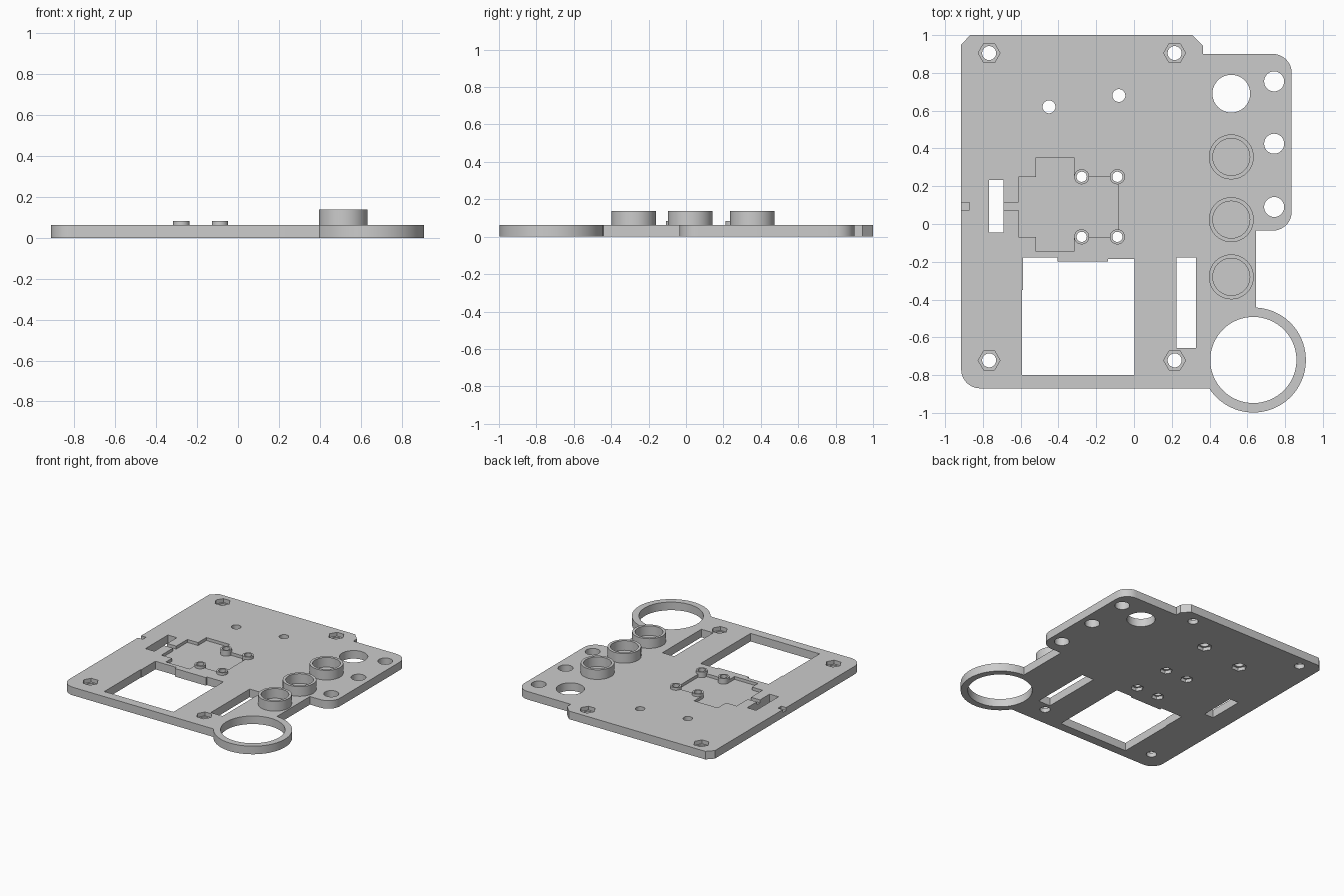
import bpy
import bmesh
import math

default = bpy.data.objects.get("Cube")
if default:
    bpy.data.objects.remove(default, do_unlink=True)

TOP = 0.063       # plate thickness
FLOOR = 0.04      # floor of the shallow recess

grey = bpy.data.materials.new("light grey plastic")
grey.use_nodes = True
grey.diffuse_color = (0.6, 0.6, 0.6, 1)
grey.node_tree.nodes["Principled BSDF"].inputs["Base Color"].default_value = (0.6, 0.6, 0.6, 1)


def arc(cx, cy, r, a0, a1, n):
    """Points on an arc, angles in degrees."""
    return [(cx + r * math.cos(math.radians(a0 + (a1 - a0) * i / n)),
             cy + r * math.sin(math.radians(a0 + (a1 - a0) * i / n))) for i in range(n + 1)]


def circle(cx, cy, r, n=40):
    return arc(cx, cy, r, 0, 360, n)[:-1]


def rect(x0, x1, y0, y1):
    return [(x0, y0), (x1, y0), (x1, y1), (x0, y1)]


def prisms(name, outlines, z0, z1):
    """One object holding a vertical prism for each outline."""
    bm = bmesh.new()
    for pts in outlines:
        face = bm.faces.new([bm.verts.new((x, y, z0)) for x, y in pts])
        ext = bmesh.ops.extrude_face_region(bm, geom=[face])["geom"]
        verts = [v for v in ext if isinstance(v, bmesh.types.BMVert)]
        bmesh.ops.translate(bm, verts=verts, vec=(0, 0, z1 - z0))
    bmesh.ops.recalc_face_normals(bm, faces=bm.faces[:])
    mesh = bpy.data.meshes.new(name)
    bm.to_mesh(mesh)
    bm.free()
    mesh.materials.append(grey)
    obj = bpy.data.objects.new(name, mesh)
    bpy.context.collection.objects.link(obj)
    return obj


def activate(obj):
    bpy.ops.object.select_all(action="DESELECT")
    obj.select_set(True)
    bpy.context.view_layer.objects.active = obj


def cut(obj, outlines, z0, z1):
    cutter = prisms("cutter", outlines, z0, z1)
    cutter.hide_render = True
    mod = obj.modifiers.new("cut", "BOOLEAN")
    mod.operation, mod.solver, mod.object = "DIFFERENCE", "EXACT", cutter
    activate(obj)
    bpy.ops.object.modifier_apply(modifier=mod.name)
    bpy.data.objects.remove(cutter, do_unlink=True)


def smooth(obj):
    activate(obj)
    bpy.ops.object.shade_smooth_by_angle(angle=math.radians(30))


def tube(name, x, y, r_out, r_in, z0, z1):
    obj = prisms(name, [circle(x, y, r_out)], z0, z1)
    cut(obj, [circle(x, y, r_in)], z0 - 0.05, z1 + 0.05)
    smooth(obj)


# Hole positions
corners = [(x, y) for x in (-0.767, 0.215) for y in (0.905, -0.722)]
posts = [(x, y) for x in (-0.277, -0.088) for y in (0.25, -0.068)]
screws = [(-0.45, 0.62), (-0.08, 0.68)]

# Plate outline, clockwise from the upper left chamfer, with the big loop at the lower right
outline = [(-0.915, 0.95), (-0.867, 1.0), (0.31, 1.0), (0.365, 0.945), (0.365, 0.9)]
outline += arc(0.735, 0.8, 0.1, 90, 0, 10)
outline += arc(0.735, 0.065, 0.1, 0, -90, 10)
outline += [(0.645, -0.035)]
outline += arc(0.632, -0.72, 0.278, 87.3, -147.3, 52)
outline += arc(-0.815, -0.87 + 0.1, 0.1, -90, -180, 10)
plate = prisms("base_plate", [outline], 0, TOP)

# Openings right through the plate
window = [(-0.593, -0.8), (0.003, -0.8), (0.003, -0.185), (-0.138, -0.185),
          (-0.138, -0.198), (-0.405, -0.198), (-0.405, -0.178), (-0.588, -0.178),
          (-0.588, -0.35), (-0.593, -0.35)]
through = [window, rect(0.225, 0.328, -0.657, -0.177), rect(-0.767, -0.69, -0.045, 0.232),
           circle(0.632, -0.72, 0.228, 64), circle(0.515, 0.69, 0.1)]
through += [circle(0.742, y, 0.053) for y in (0.755, 0.425, 0.09)]
through += [circle(x, y, 0.037) for x, y in corners]
through += [circle(x, y, 0.034) for x, y in screws]
through += [circle(x, y, 0.027) for x, y in posts]
cut(plate, through, -0.1, 0.2)

# Shallow recess with its wire channel, and the notch on the left edge
recess = [(-0.72, 0.073), (-0.612, 0.073), (-0.612, -0.07), (-0.52, -0.07), (-0.52, -0.145),
          (-0.317, -0.145), (-0.317, -0.07), (-0.085, -0.07), (-0.085, 0.25), (-0.317, 0.25),
          (-0.317, 0.353), (-0.52, 0.353), (-0.52, 0.25), (-0.612, 0.25), (-0.612, 0.113),
          (-0.72, 0.113)]
cut(plate, [recess, rect(-0.95, -0.872, 0.073, 0.113)], FLOOR, 0.2)

# Hexagonal nut pockets: corners from above, inner screws from below
cut(plate, [circle(x, y, 0.058, 6) for x, y in corners], 0.033, 0.2)
cut(plate, [circle(x, y, 0.055, 6) for x, y in screws]
    + [circle(x, y, 0.045, 6) for x, y in posts], -0.1, 0.025)
smooth(plate)

# Hollow screw posts standing in the recess
for i, (x, y) in enumerate(posts):
    tube(f"screw_post_{i + 1}", x, y, 0.04, 0.027, FLOOR, 0.083)

# Raised cups along the right side
for i, y in enumerate((0.355, 0.023, -0.28)):
    tube(f"round_collar_{i + 1}", 0.515, y, 0.119, 0.098, TOP - 0.01, 0.138)
